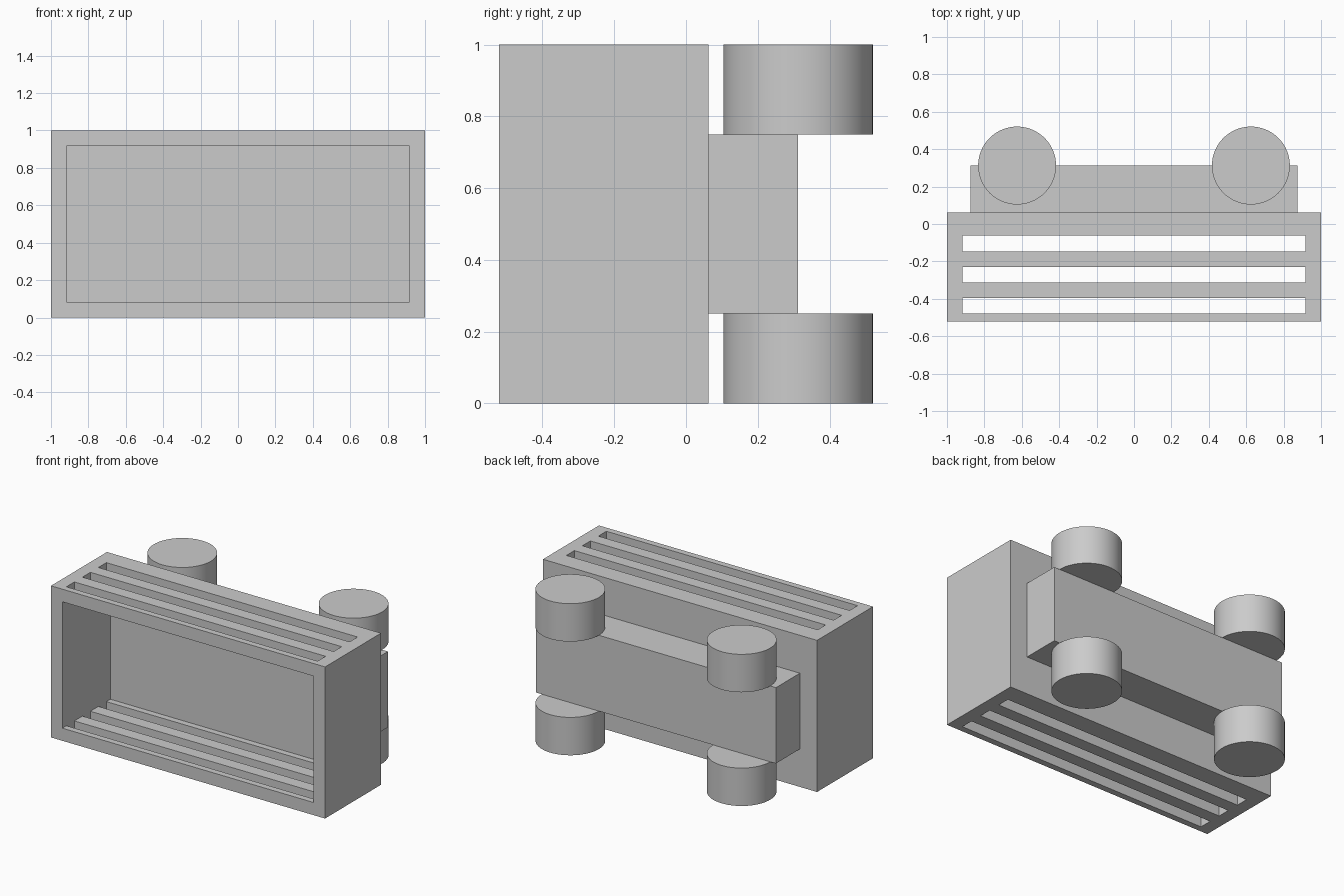
import bpy, bmesh
from itertools import product

if "Cube" in bpy.data.objects:
    bpy.data.objects.remove(bpy.data.objects["Cube"])

U = 1 / 24                      # base module of the design
BACK = 1.5 * U                  # rear plane of the open box
FRONT = -12.5 * U


def finish(bm, name):
    bmesh.ops.recalc_face_normals(bm, faces=bm.faces)
    mesh = bpy.data.meshes.new(name)
    bm.to_mesh(mesh)
    bm.free()
    ob = bpy.data.objects.new(name, mesh)
    bpy.context.collection.objects.link(ob)
    return ob


def lattice(name, cuts, solid):
    """Skin of the solid cells in a grid of cut planes, as one clean mesh."""
    bm = bmesh.new()
    size = [len(c) - 1 for c in cuts]

    def filled(c):
        return all(0 <= c[a] < size[a] for a in range(3)) and solid(*c)

    for cell in product(*map(range, size)):
        if not filled(cell):
            continue
        for axis, step in product(range(3), (0, 1)):
            near = list(cell)
            near[axis] += 2 * step - 1
            if filled(near):
                continue
            u, v = (axis + 1) % 3, (axis + 2) % 3
            quad = []
            for du, dv in ((0, 0), (1, 0), (1, 1), (0, 1)):
                i = list(cell)
                i[axis] += step
                i[u] += du
                i[v] += dv
                quad.append(bm.verts.new([cuts[a][i[a]] for a in range(3)]))
            bm.faces.new(quad)
    bmesh.ops.remove_doubles(bm, verts=bm.verts, dist=1e-5)
    return finish(bm, name)


# Open-fronted box: closed sides and back, slotted top and bottom
x_cuts = [-1, -22 * U, 22 * U, 1]
y_cuts = [FRONT + k * U for k in (0, 1, 3, 5, 7, 9, 11, 12, 14)]
z_cuts = [0, 2 * U, 22 * U, 1]
SLOTS = (1, 3, 5)


def is_solid(i, j, k):
    if i != 1 or j == 7:        # side walls and back wall
        return True
    return k != 1 and j not in SLOTS


lattice("slotted_box", [x_cuts, y_cuts, z_cuts], is_solid)

# Plain block behind the box
lattice("rear_block",
        [[-0.875, 0.875], [BACK, BACK + 0.25], [0.25, 0.75]],
        lambda *c: True)

# Four round feet, two above and two below the block
for (side, x), (level, z) in product((("left", -0.625), ("right", 0.625)),
                                     (("lower", 0.125), ("upper", 0.875))):
    bpy.ops.mesh.primitive_cylinder_add(vertices=64, radius=5 * U, depth=0.25,
                                        location=(x, BACK + 0.25, z))
    bpy.context.object.name = f"{level}_{side}_wheel"
    bpy.ops.object.shade_smooth_by_angle()
